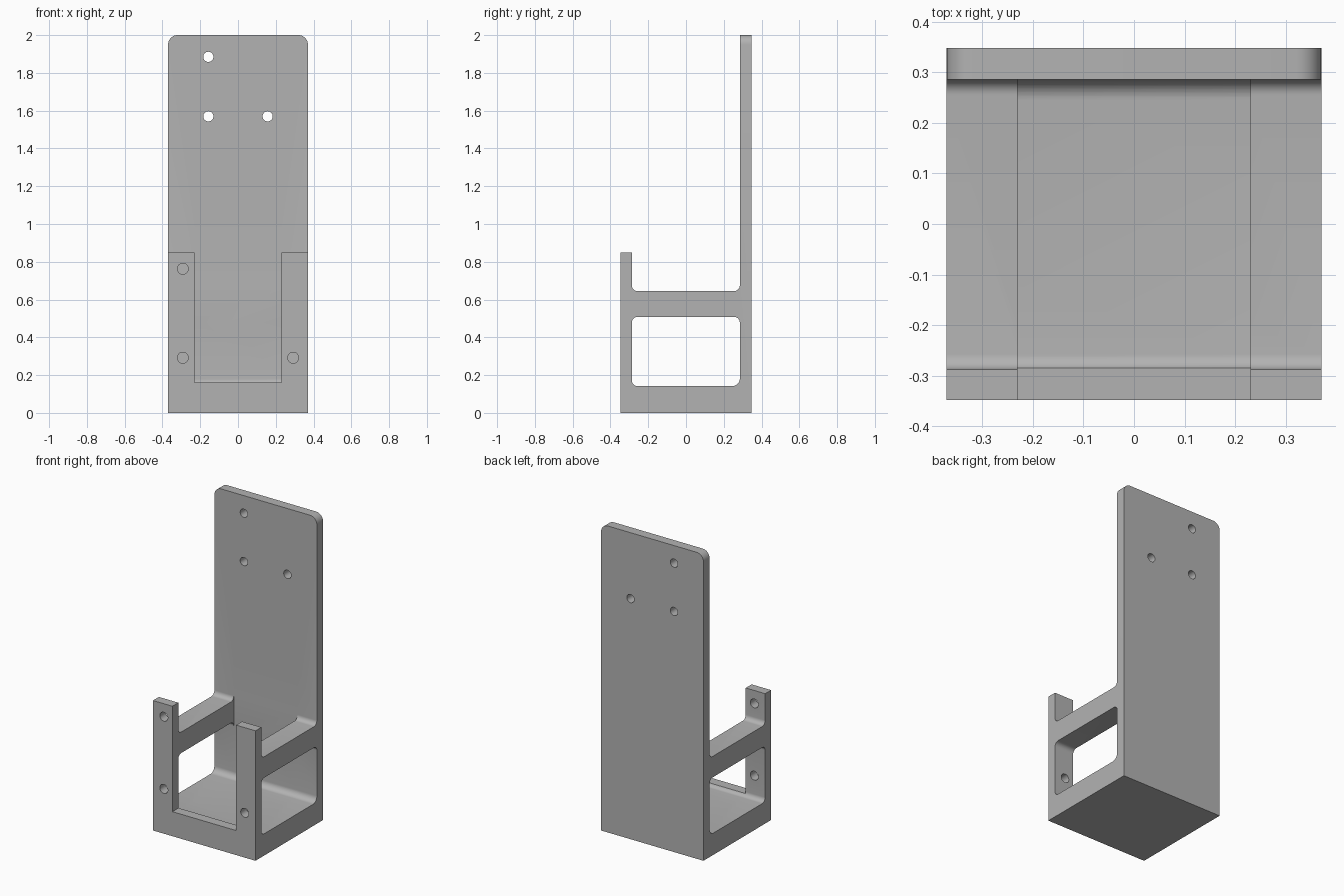
import bpy
import bmesh
from math import cos, sin, pi
from mathutils import Vector

cube = bpy.data.objects.get("Cube")
if cube:
    bpy.data.objects.remove(cube, do_unlink=True)

WIDTH = 0.37     # half width
DEPTH = 0.348    # half depth
GAP = 0.23       # half width of the open middle
FRONT = -0.287   # inner face of the uprights
BACK = 0.285     # inner face of the back plate
FLOOR = 0.142
ARM_TOP = 0.645

grey = bpy.data.materials.new("grey plastic")
grey.use_nodes = True
colour = (0.45, 0.45, 0.45, 1)
grey.diffuse_color = colour
grey.node_tree.nodes["Principled BSDF"].inputs["Base Color"].default_value = colour


def rounded(points, steps=8):
    """Round each (y, z, radius) right-angled corner of a profile."""
    out = []
    for i, (y, z, r) in enumerate(points):
        p = Vector((y, z))
        if r == 0:
            out.append(p)
            continue
        a = (Vector(points[i - 1][:2]) - p).normalized()
        b = (Vector(points[(i + 1) % len(points)][:2]) - p).normalized()
        centre = p + (a + b) * r
        for k in range(steps + 1):
            t = k / steps * pi / 2
            out.append(centre - b * r * cos(t) - a * r * sin(t))
    return out


def make_object(name, bm):
    bmesh.ops.recalc_face_normals(bm, faces=bm.faces[:])
    mesh = bpy.data.meshes.new(name)
    bm.to_mesh(mesh)
    bm.free()
    mesh.materials.append(grey)
    obj = bpy.data.objects.new(name, mesh)
    bpy.context.collection.objects.link(obj)
    return obj


def extrude_profile(name, points, half, round_top=0):
    """Extrude a side profile across x, optionally rounding the plate's top corners."""
    bm = bmesh.new()
    face = bm.faces.new([bm.verts.new((-half, p.x, p.y)) for p in rounded(points)])
    new = bmesh.ops.extrude_face_region(bm, geom=[face])["geom"]
    verts = [v for v in new if isinstance(v, bmesh.types.BMVert)]
    bmesh.ops.translate(bm, verts=verts, vec=(2 * half, 0, 0))
    if round_top:
        corners = [e for e in bm.edges
                   if all(v.co.z > 1.99 for v in e.verts)
                   and abs(e.verts[0].co.x - e.verts[1].co.x) < 0.001]
        bmesh.ops.bevel(bm, geom=corners, offset=round_top, segments=8,
                        profile=0.5, affect='EDGES')
    return make_object(name, bm)


def holes(name, x, heights, radius, y):
    """Four screw-hole cutters running along y."""
    bm = bmesh.new()
    for sx in (-x, x):
        for z in heights:
            made = bmesh.ops.create_cone(bm, cap_ends=True, segments=32, radius1=radius,
                                         radius2=radius, depth=0.2)
            for v in made["verts"]:
                v.co = (v.co.x + sx, v.co.z + y, v.co.y + z)
    return make_object(name, bm)


# Bracket body: base, front wall, arms and back plate in one silhouette
bracket = extrude_profile("bracket", [
    (-DEPTH, 0, 0), (DEPTH, 0, 0), (DEPTH, 2, 0), (BACK, 2, 0),
    (BACK, ARM_TOP, 0.03), (FRONT, ARM_TOP, 0.03),
    (FRONT, 0.848, 0), (-DEPTH, 0.848, 0)], WIDTH, round_top=0.05)

cutters = [
    # Open middle between the arms
    extrude_profile("middle_cutter", [
        (FRONT, FLOOR, 0.03), (BACK, FLOOR, 0.04), (BACK, 1, 0), (FRONT, 1, 0)], GAP),
    # Front opening above the low lip
    extrude_profile("front_cutter", [
        (-0.5, 0.16, 0), (-0.2, 0.16, 0), (-0.2, 1, 0), (-0.5, 1, 0)], GAP),
    # Side windows
    extrude_profile("window_cutter", [
        (FRONT, FLOOR, 0.03), (BACK, FLOOR, 0.04),
        (BACK, 0.508, 0.03), (FRONT, 0.508, 0.03)], 0.5),
    holes("plate_hole_cutter", 0.157, (1.57, 1.885), 0.027, 0.316),
    holes("upright_hole_cutter", 0.292, (0.292, 0.763), 0.029, -0.316),
]

for cutter in cutters:
    mod = bracket.modifiers.new(cutter.name, 'BOOLEAN')
    mod.operation = 'DIFFERENCE'
    mod.solver = 'EXACT'
    mod.object = cutter

# Bake the cuts and remove the cutters
bpy.context.view_layer.update()
graph = bpy.context.evaluated_depsgraph_get()
result = bpy.data.meshes.new_from_object(bracket.evaluated_get(graph))
bracket.modifiers.clear()
bracket.data = result
for cutter in cutters:
    bpy.data.objects.remove(cutter, do_unlink=True)

bpy.ops.object.select_all(action='DESELECT')
bracket.select_set(True)
bpy.context.view_layer.objects.active = bracket
bpy.ops.object.shade_smooth_by_angle(angle=pi / 6)
